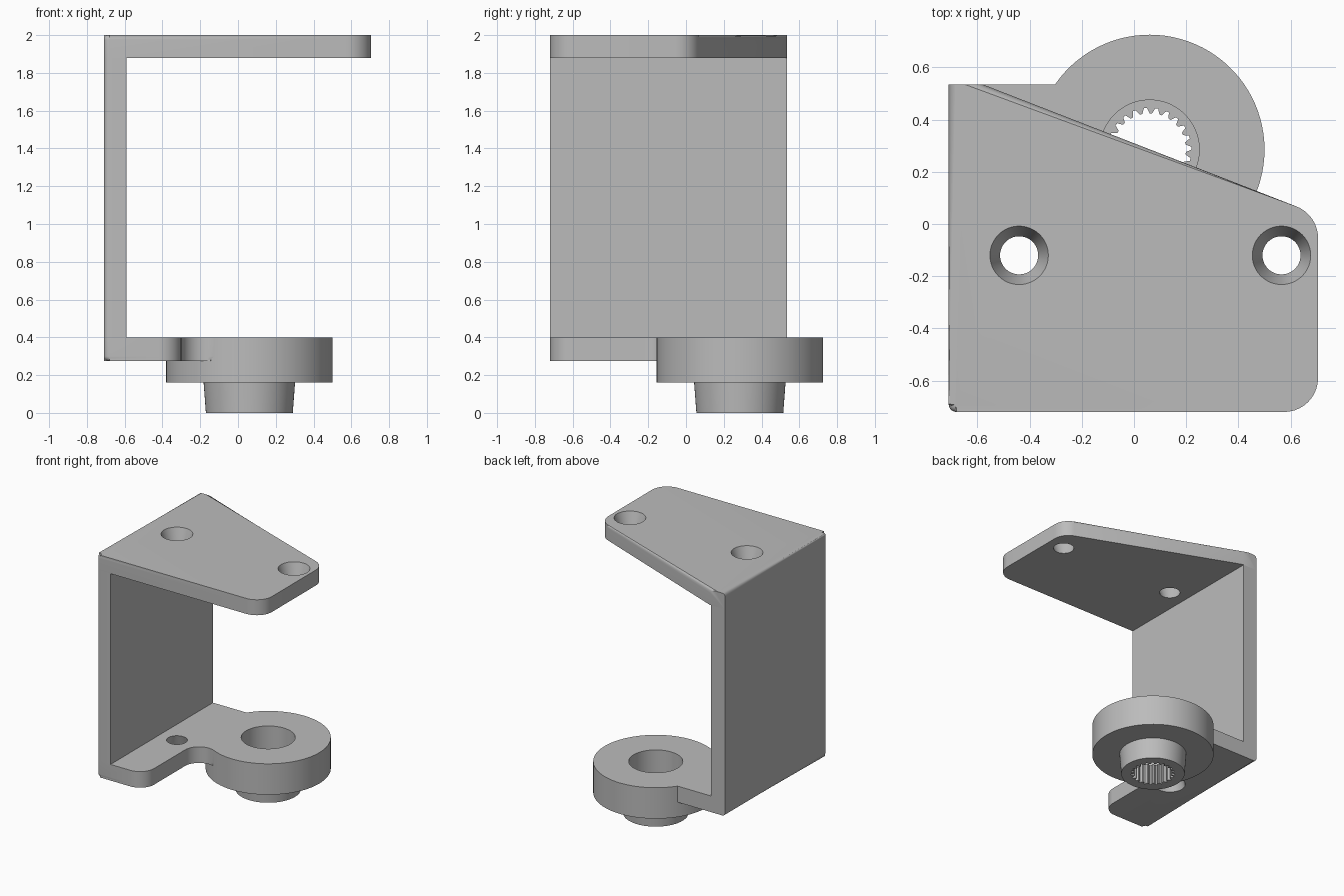
import bpy, bmesh
from math import sin, cos, pi, atan2, hypot, sqrt
from mathutils import Vector

if "Cube" in bpy.data.objects:
    bpy.data.objects.remove(bpy.data.objects["Cube"])

# Single grey material
grey = bpy.data.materials.new("plain grey")
grey.use_nodes = True
COLOUR = (0.5, 0.5, 0.5, 1)
grey.diffuse_color = COLOUR
grey.node_tree.nodes["Principled BSDF"].inputs["Base Color"].default_value = COLOUR

# Shared dimensions
LEFT, INNER, FRONT, BACK = -0.71, -0.59, -0.72, 0.535
TAB_X = -0.30
ROUND = 0.025
CX, CY, DISC_R = 0.06, 0.285, 0.44


def arc(cx, cy, r, a0, a1, n):
    return [(cx + r * cos(a0 + (a1 - a0) * i / n), cy + r * sin(a0 + (a1 - a0) * i / n))
            for i in range(n + 1)]


def corner(prev, here, nxt, r, n=10):
    """Points of an arc of radius r that rounds the corner at here."""
    p = Vector(here)
    a, b = (Vector(prev) - p).normalized(), (Vector(nxt) - p).normalized()
    half = a.angle(b) / 2
    c = p + (a + b).normalized() * (r / sin(half))
    s, e = p + a * (r * cos(half) / sin(half)) - c, p + b * (r * cos(half) / sin(half)) - c
    a0 = atan2(s.y, s.x)
    turn = (atan2(e.y, e.x) - a0 + pi) % (2 * pi) - pi
    return arc(c.x, c.y, r, a0, a0 + turn, n)


def finish(name, bm):
    bmesh.ops.recalc_face_normals(bm, faces=bm.faces)
    mesh = bpy.data.meshes.new(name)
    bm.to_mesh(mesh)
    bm.free()
    mesh.materials.append(grey)
    ob = bpy.data.objects.new(name, mesh)
    bpy.context.collection.objects.link(ob)
    return ob


def activate(ob):
    bpy.ops.object.select_all(action='DESELECT')
    ob.select_set(True)
    bpy.context.view_layer.objects.active = ob


def smooth(ob):
    activate(ob)
    bpy.ops.object.shade_smooth_by_angle(angle=0.5)


def prism(name, outline, z0, z1, round_z=None):
    """Extrude an outline; round its outer edges at height round_z."""
    bm = bmesh.new()
    low = [bm.verts.new((x, y, z0)) for x, y in outline]
    high = [bm.verts.new((x, y, z1)) for x, y in outline]
    bm.faces.new(low[::-1])
    bm.faces.new(high)
    for i in range(len(low)):
        j = (i + 1) % len(low)
        bm.faces.new((low[i], low[j], high[j], high[i]))
    if round_z is not None:
        edges = []
        for e in bm.edges:
            m = (e.verts[0].co + e.verts[1].co) / 2
            in_disc = round_z < 1 and hypot(m.x - CX, m.y - CY) < DISC_R - 0.002
            if abs(m.z - round_z) < 1e-4 and m.y < BACK - 0.001 and not in_disc:
                edges.append(e)
        bmesh.ops.bevel(bm, geom=edges, offset=ROUND, segments=5, profile=0.5,
                        affect='EDGES', clamp_overlap=False)
    return finish(name, bm)


def screw_hole(ob, x, y, z0, z1, r0, r1):
    """Cut a tapered hole from radius r0 at z0 to r1 at z1."""
    extra = (r1 - r0) * 0.1
    bpy.ops.mesh.primitive_cone_add(vertices=48, radius1=r0 - extra, radius2=r1 + extra,
                                    depth=(z1 - z0) * 1.2, location=(x, y, (z0 + z1) / 2))
    cutter = bpy.context.object
    cutter.name = "hole_cutter"
    cutter.hide_render = True
    cutter.data.materials.append(grey)
    mod = ob.modifiers.new("hole", 'BOOLEAN')
    mod.operation, mod.solver, mod.object = 'DIFFERENCE', 'EXACT', cutter
    activate(ob)
    bpy.ops.object.modifier_apply(modifier=mod.name)
    bpy.data.objects.remove(cutter)


# Upright wall between the two plates
BL, FL = (LEFT, BACK), (LEFT, FRONT)
front_left = corner(BL, FL, (0, FRONT), 0.03, 6)
wall = prism("upright_wall", [BL] + front_left + [(INNER, FRONT), (INNER, BACK)], 0.4, 1.88)
smooth(wall)

# Top plate with a slanted back edge and two countersunk holes
FR, BR, SLANT = (0.705, FRONT), (0.705, 0.035), (-0.58, BACK)
outline = [BL] + front_left + corner(FL, FR, BR, 0.13) + corner(FR, BR, SLANT, 0.13) + [SLANT]
top_plate = prism("top_plate", outline, 1.88, 2.0, 2.0)
for x in (-0.44, 0.565):
    screw_hole(top_plate, x, -0.12, 1.88, 2.0, 0.073, 0.112)
smooth(top_plate)

# Lower arm: rounded tab blending into the disc through a concave fillet
fr = 0.12
fx = TAB_X + fr
fy = CY - sqrt((DISC_R + fr) ** 2 - (CX - fx) ** 2)
toward = atan2(CY - fy, CX - fx)
back_x = CX - sqrt(DISC_R ** 2 - (BACK - CY) ** 2)
back_angle = atan2(BACK - CY, back_x - CX)
outline = [(back_x, BACK), BL] + front_left
outline += corner(FL, (TAB_X, FRONT), (TAB_X, 0), 0.12)
outline += arc(fx, fy, fr, pi, toward, 14)
outline += arc(CX, CY, DISC_R - 0.03, toward + pi, back_angle, 16)
arm = prism("lower_arm", outline, 0.275, 0.4, 0.275)
screw_hole(arm, -0.44, -0.12, 0.275, 0.4, 0.112, 0.073)
smooth(arm)

# Disc and tapered hub with a plain upper bore and a toothed lower socket
TEETH = 23
N = TEETH * 4
profile = [(0.19, 0.4), (0.19, 0.16), (None, 0.16), (None, 0),
           (0.23, 0), (0.242, 0.16), (DISC_R, 0.16), (DISC_R, 0.4)]
bm = bmesh.new()
rings = []
for r, z in profile:
    ring = []
    for j in range(N):
        radius = r or (0.16 if j % 4 < 2 else 0.139)
        a = 2 * pi * j / N
        ring.append(bm.verts.new((CX + radius * cos(a), CY + radius * sin(a), z)))
    rings.append(ring)
for k, ring in enumerate(rings):
    nxt = rings[(k + 1) % len(rings)]
    for j in range(N):
        i = (j + 1) % N
        bm.faces.new((ring[j], ring[i], nxt[i], nxt[j]))
smooth(finish("disc_and_splined_hub", bm))
